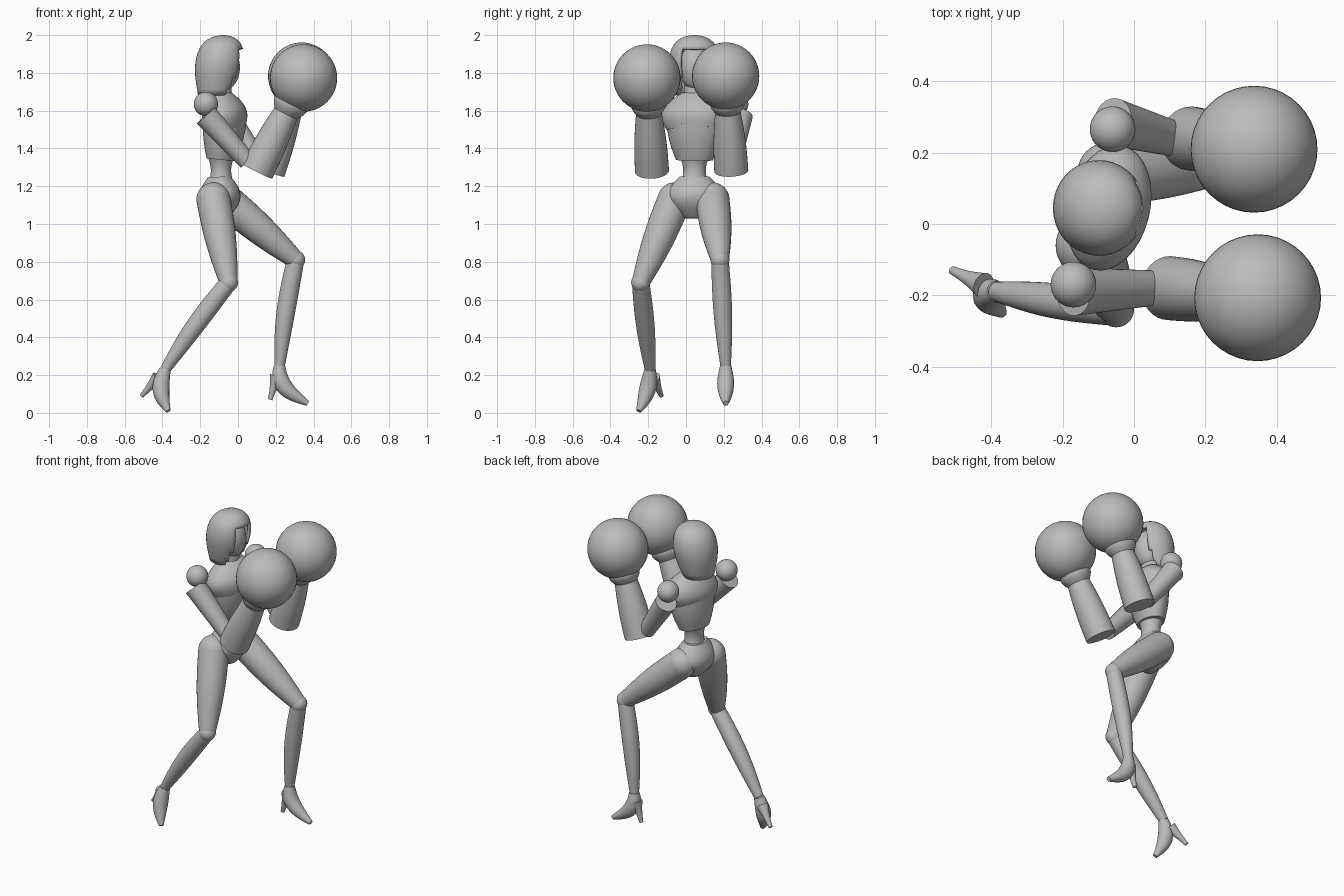
import bpy
import bmesh
from math import sin, cos, pi, sqrt, radians
from mathutils import Vector

if "Cube" in bpy.data.objects:
    bpy.data.objects.remove(bpy.data.objects["Cube"], do_unlink=True)

ACROSS = Vector((0, 1, 0))
UP = Vector((0, 0, 1))

shade = (0.5, 0.5, 0.5, 1)
grey = bpy.data.materials.new("plain grey")
grey.use_nodes = True
grey.diffuse_color = shade
grey.node_tree.nodes["Principled BSDF"].inputs["Base Color"].default_value = shade


def finish(name, bm):
    """Turn a bmesh into a grey, smooth-shaded object."""
    bmesh.ops.recalc_face_normals(bm, faces=bm.faces)
    mesh = bpy.data.meshes.new(name)
    bm.to_mesh(mesh)
    bm.free()
    mesh.materials.append(grey)
    part = bpy.data.objects.new(name, mesh)
    bpy.context.collection.objects.link(part)
    bpy.ops.object.select_all(action="DESELECT")
    part.select_set(True)
    bpy.context.view_layer.objects.active = part
    bpy.ops.object.shade_smooth_by_angle(angle=radians(40))
    return part


def add_ring(bm, centre, side, forward, wide, deep, count=32):
    angles = [2 * pi * i / count for i in range(count)]
    return [bm.verts.new(centre + side * wide * cos(a) + forward * deep * sin(a)) for a in angles]


def skin(bm, rings):
    """Bridge consecutive rings and cap both ends."""
    for lower, upper in zip(rings, rings[1:]):
        for i in range(len(lower)):
            bm.faces.new((lower[i - 1], lower[i], upper[i], upper[i - 1]))
    bm.faces.new(rings[0])
    bm.faces.new(rings[-1])


def taper(name, start, end, first, last, bulge=0, depth=1, side=ACROSS, bow=(0, 0, 0), steps=12):
    """Tapered tube whose radius swells, and whose axis bows, along a sine."""
    bm = bmesh.new()
    start, end, bow = Vector(start), Vector(end), Vector(bow)
    rings = []
    for i in range(steps + 1):
        t = i / steps
        swell = sin(pi * t)
        along = (end - start + bow * pi * cos(pi * t)).normalized()
        u = (side - along * side.dot(along)).normalized()
        radius = first + (last - first) * t + bulge * swell
        centre = start.lerp(end, t) + bow * swell
        rings.append(add_ring(bm, centre, u, along.cross(u), radius, radius * depth))
    skin(bm, rings)
    return finish(name, bm)


def ball(name, centre, radius, squash=(1, 1, 1)):
    bm = bmesh.new()
    bmesh.ops.create_uvsphere(bm, u_segments=40, v_segments=24, radius=radius)
    bmesh.ops.scale(bm, vec=squash, verts=bm.verts)
    bmesh.ops.translate(bm, vec=centre, verts=bm.verts)
    return finish(name, bm)


def spine(height, x=-0.09):
    return Vector((x, 0.045, height))


# Torso: the upper body is turned towards its right
turned = Vector((0.25, 1, 0)).normalized()
taper("ribcage", spine(1.34), spine(1.54, -0.07), 0.1, 0.15, bulge=0.01, depth=0.75, side=turned)
taper("chest", spine(1.5, -0.06), spine(1.69), 0.15, 0.08, bulge=0.06, depth=0.65, side=turned)
taper("neck", spine(1.64), spine(1.8), 0.06, 0.05)
taper("waist", spine(1.2), spine(1.38), 0.08, 0.09, bulge=-0.025, depth=0.9)
taper("pelvis", spine(1.03), spine(1.25, -0.1), 0.05, 0.08, bulge=0.08, depth=0.75)

# Head: a face inside a hood of hair that is open at the front
ball("face", spine(1.83, -0.07), 0.1, squash=(0.8, 0.8, 1.2))


def inside_opening(face):
    offset = face.calc_center_median() - spine(1.93)
    return offset.x > 0 and offset.z < 0 and abs(offset.y) < 0.08


bm = bmesh.new()
rings = []
layers = 16
for i in range(layers + 1):
    t = sin(pi / 2 * i / layers)
    flare = 0.7 + 0.3 * sin(pi / 2 * min(1, 1.6 * t))
    width = max(0.137 * flare * sqrt(max(0, 1 - t ** 6)), 0.01)
    centre = spine(1.68 + 0.32 * t, -0.12 + 0.04 * t)
    rings.append(add_ring(bm, centre, ACROSS, ACROSS.cross(UP), width, width * 0.95, count=40))
skin(bm, rings)
bottom = [f for f in bm.faces if f.calc_center_median().z < 1.681]
opening = [f for f in bm.faces if inside_opening(f)]
bmesh.ops.delete(bm, geom=list(set(bottom + opening)), context="FACES")
shell = finish("hair", bm).modifiers.new("thickness", "SOLIDIFY")
shell.thickness = 0.02
shell.offset = -1


# Arms: shoulder ball, upper arm, wide forearm, cuff and round glove
def arm(label, shoulder, elbow, hand, outward):
    shoulder, elbow, hand = Vector(shoulder), Vector(elbow), Vector(hand)
    ball(label + "_shoulder", shoulder, 0.064)
    top = shoulder + outward * 0.02 - UP * 0.06
    bend = elbow + Vector((-0.05, 0, 0.05))
    taper(label + "_upper_arm", top, bend, 0.068, 0.05, depth=0.95)
    wrist = elbow.lerp(hand, 0.62)
    taper(label + "_forearm", elbow, wrist, 0.09, 0.068, bulge=0.006)
    taper(label + "_cuff", wrist, elbow.lerp(hand, 0.8), 0.066, 0.08, bulge=0.02)
    ball(label + "_glove", hand, 0.178)


arm("right", (-0.17, -0.17, 1.635), (0.1, -0.18, 1.28), (0.347, -0.207, 1.773), -ACROSS)
arm("left", (-0.06, 0.266, 1.635), (0.16, 0.24, 1.28), (0.337, 0.21, 1.783), ACROSS)


# Legs: hip ball, thigh, knee, calf and high-heeled shoe
def leg(label, hip, knee, ankle, toe, heel, instep):
    hip, knee, ankle, toe, heel = map(Vector, (hip, knee, ankle, toe, heel))
    ball(label + "_hip", hip, 0.09)
    taper(label + "_thigh", hip, knee, 0.09, 0.048, bulge=0.012)
    ball(label + "_knee", knee, 0.05)
    taper(label + "_shin", knee, ankle, 0.046, 0.028, bulge=0.012, bow=(-0.01, 0, 0))
    side = UP.cross(toe - heel).normalized()
    taper(label + "_shoe", ankle, toe, 0.03, 0.014, bulge=0.022, side=side, bow=instep)
    taper(label + "_heel", ankle.lerp(heel, 0.3), heel, 0.036, 0.012, bulge=-0.004, side=side)


leg("right", hip=(-0.13, -0.06, 1.13), knee=(-0.05, -0.24, 0.69), ankle=(-0.385, -0.19, 0.23),
    toe=(-0.37, -0.25, 0.01), heel=(-0.51, -0.13, 0.09), instep=(-0.03, 0.015, 0))
leg("left", hip=(-0.07, 0.14, 1.13), knee=(0.305, 0.18, 0.81), ankle=(0.22, 0.21, 0.25),
    toe=(0.37, 0.21, 0.05), heel=(0.17, 0.21, 0.07), instep=(-0.05, 0, -0.01))
